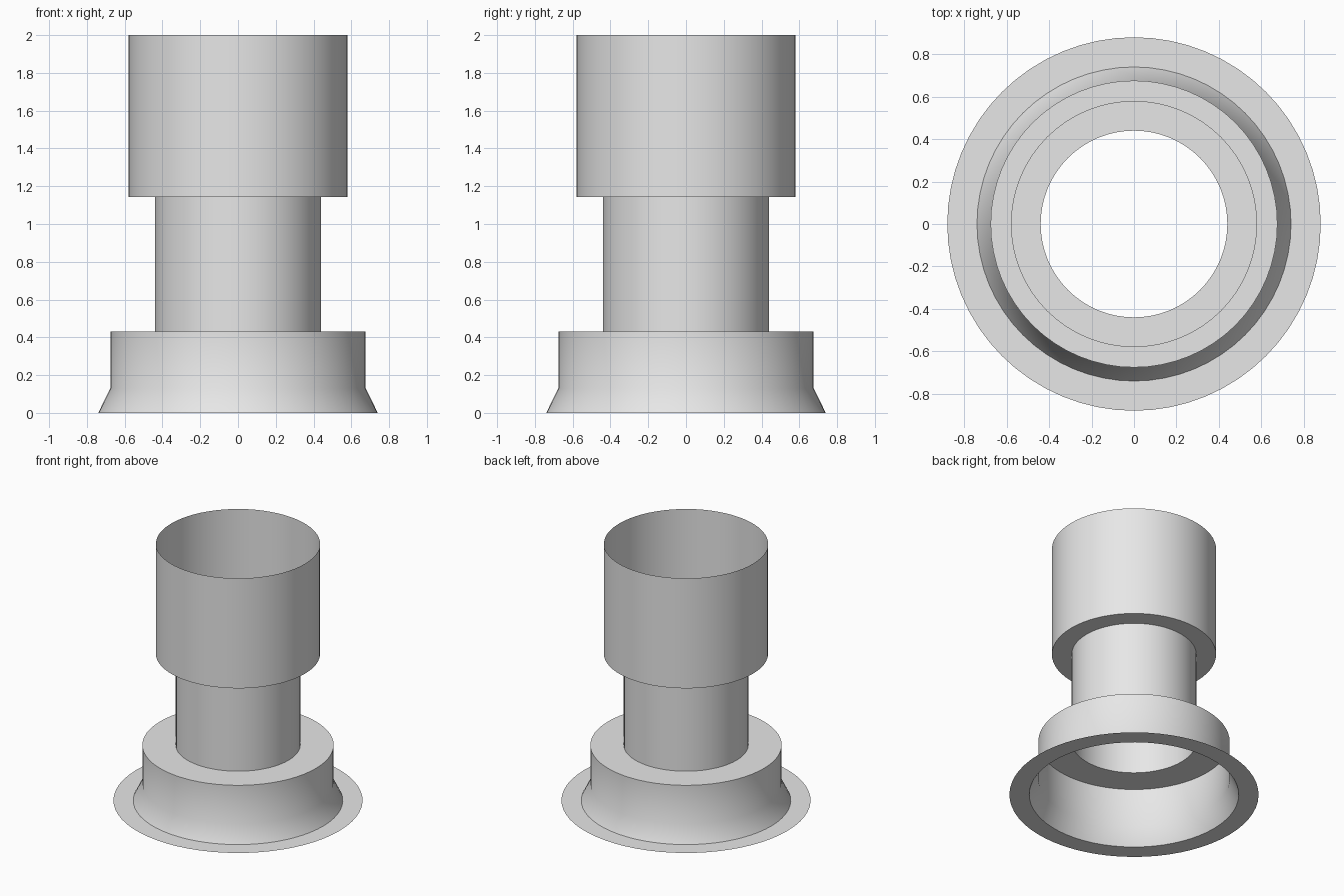
import bpy
import bmesh
from math import cos, sin, tau, radians

SEGMENTS = 64

cube = bpy.data.objects.get("Cube")
if cube:
    bpy.data.objects.remove(cube, do_unlink=True)

# Single plain grey
grey = bpy.data.materials.new("light_grey")
grey.use_nodes = True
grey.diffuse_color = (0.8, 0.8, 0.8, 1)
grey.node_tree.nodes["Principled BSDF"].inputs["Base Color"].default_value = (0.8, 0.8, 0.8, 1)


def lathe(name, profile):
    """Spin an open (radius, height) profile about z into a thin shell."""
    bm = bmesh.new()
    rings = [[bm.verts.new((r * cos(tau * i / SEGMENTS), r * sin(tau * i / SEGMENTS), z))
              for i in range(SEGMENTS)] for r, z in profile]
    for low, high in zip(rings, rings[1:]):
        for i in range(SEGMENTS):
            j = (i + 1) % SEGMENTS
            bm.faces.new((low[i], low[j], high[j], high[i]))
    mesh = bpy.data.meshes.new(name)
    bm.to_mesh(mesh)
    bm.free()
    mesh.materials.append(grey)
    obj = bpy.data.objects.new(name, mesh)
    bpy.context.collection.objects.link(obj)
    bpy.ops.object.select_all(action='DESELECT')
    obj.select_set(True)
    bpy.context.view_layer.objects.active = obj
    bpy.ops.object.shade_smooth_by_angle(angle=radians(30))
    return obj


# Flat ring on the ground
lathe("base_flange", [(0.88, 0), (0.74, 0)])
# Flared skirt, upright wall and flat shoulder
lathe("base_skirt", [(0.74, 0), (0.676, 0.13), (0.676, 0.432), (0.44, 0.432)])
# Narrow tube
lathe("neck_tube", [(0.44, 0.432), (0.44, 1.143)])
# Wide open-topped socket with its flat seat
lathe("top_socket", [(0.44, 1.143), (0.58, 1.143), (0.58, 2.0)])
